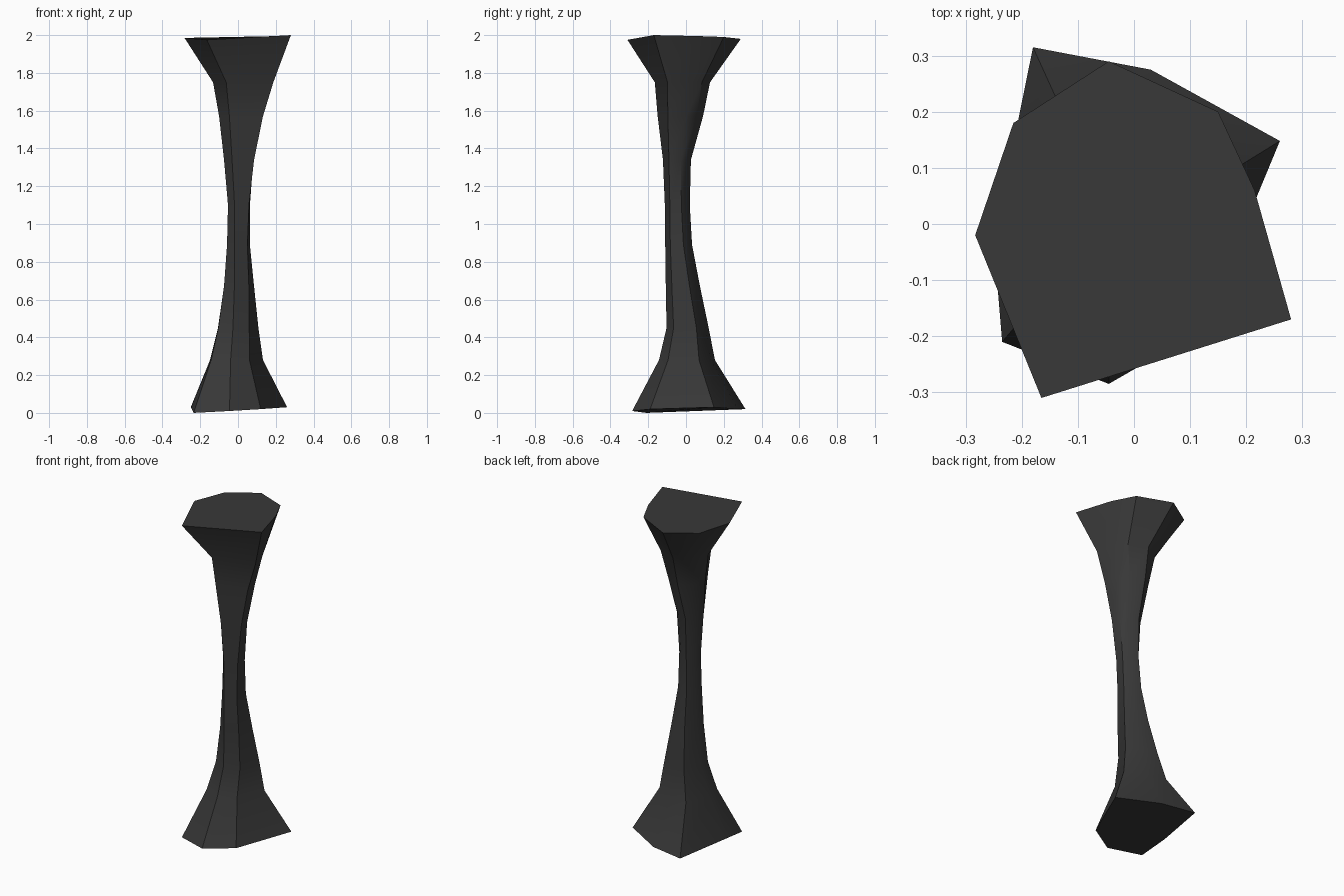
import bpy, bmesh
from mathutils import Vector

if "Cube" in bpy.data.objects:
    bpy.data.objects.remove(bpy.data.objects["Cube"])

# End outlines (x, y, z), seven corners each, matched pair by pair
FOOT = [(.12, -.19, .02), (.26, .148, .03), (.03, .275, .02), (-.18, .315, .02),
        (-.25, -.03, .03), (-.235, -.21, 0), (-.045, -.285, .01)]
HEAD = [(.28, -.17, 2.0), (.215, .06, 1.995), (.15, .2, 1.99), (-.045, .29, 1.98),
        (-.215, .18, 1.98), (-.283, -.02, 1.985), (-.165, -.31, 1.975)]

# Waist sections: z, x min, x max, y min, y max
SECTIONS = [(.28, -.148, .132, -.143, .153), (.45, -.106, .108, -.103, .12),
            (.67, -.074, .085, -.107, .074), (.89, -.058, .063, -.11, .032),
            (1.1, -.053, .063, -.112, .02), (1.34, -.074, .085, -.122, .026),
            (1.57, -.10, .132, -.150, .09), (1.75, -.132, .187, -.165, .127)]


def section(z, x0, x1, y0, y1):
    """Blend the end outlines at height z and fit them to the given extents."""
    t = z / 2
    t = t * t * (3 - 2 * t)
    pts = [Vector(a).lerp(Vector(b), t) for a, b in zip(FOOT, HEAD)]
    xs, ys = [p.x for p in pts], [p.y for p in pts]

    def fit(v, vals, lo, hi):
        return lo + (v - min(vals)) / (max(vals) - min(vals)) * (hi - lo)
    return [(fit(p.x, xs, x0, x1), fit(p.y, ys, y0, y1), z) for p in pts]


# Faceted stone pillar: skinned rings with closed ends
bm = bmesh.new()
rings = [[bm.verts.new(p) for p in ring]
         for ring in [FOOT] + [section(*s) for s in SECTIONS] + [HEAD]]
n = len(FOOT)
for low, high in zip(rings, rings[1:]):
    for i in range(n):
        j = (i + 1) % n
        bm.faces.new((low[i], low[j], high[j], high[i]))
bm.faces.new(rings[0][::-1])
bm.faces.new(rings[-1])
bmesh.ops.recalc_face_normals(bm, faces=bm.faces)
mesh = bpy.data.meshes.new("stone_pillar")
bm.to_mesh(mesh)
bm.free()

stone = bpy.data.materials.new("dark stone grey")
stone.diffuse_color = (.04, .04, .04, 1)
stone.use_nodes = True
stone.node_tree.nodes["Principled BSDF"].inputs["Base Color"].default_value = stone.diffuse_color
mesh.materials.append(stone)

pillar = bpy.data.objects.new("stone_pillar", mesh)
bpy.context.collection.objects.link(pillar)
bpy.context.view_layer.objects.active = pillar
pillar.select_set(True)
bpy.ops.object.shade_smooth_by_angle(angle=.6)
